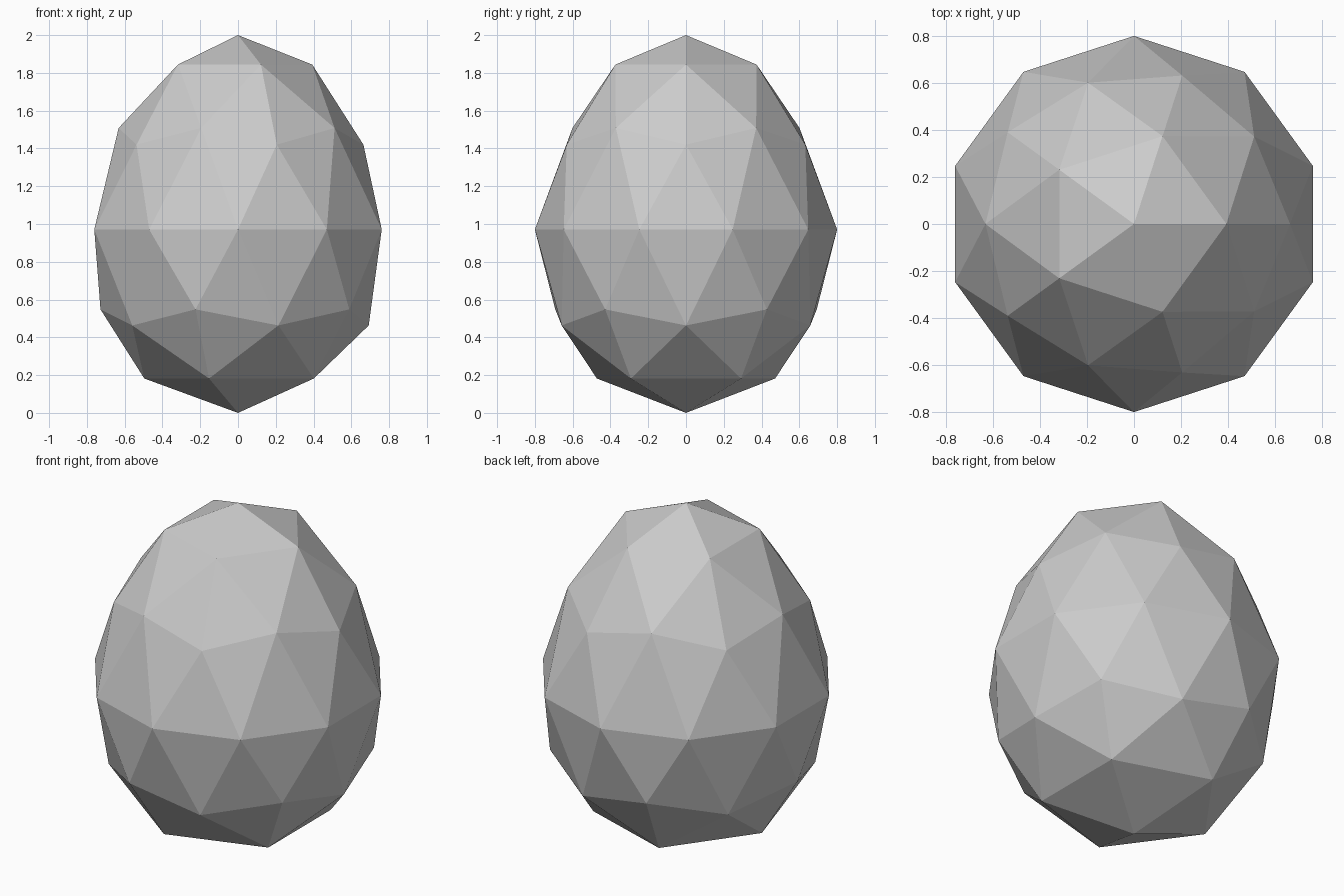
import bpy
import bmesh
from math import hypot

default = bpy.data.objects.get("Cube")
if default:
    bpy.data.objects.remove(default, do_unlink=True)

# Faceted ball, whose vertices lie on nine horizontal rings
bm = bmesh.new()
bmesh.ops.create_icosphere(bm, subdivisions=2, radius=1.0)

# Egg profile: unit-ball height -> (height, radius) of each ring
egg_rings = {
    1.0: (2.0, 0.0),
    0.851: (1.844, 0.393),
    0.526: (1.508, 0.632),
    0.447: (1.42, 0.664),
    0.0: (0.971, 0.80),
    -0.447: (0.548, 0.728),
    -0.526: (0.463, 0.692),
    -0.851: (0.182, 0.496),
    -1.0: (0.0, 0.0),
}
for v in bm.verts:
    ring = min(egg_rings, key=lambda level: abs(level - v.co.z))
    height, radius = egg_rings[ring]
    length = hypot(v.co.x, v.co.y)
    scale = radius / length if length > 0.01 else 0.0
    v.co = (v.co.x * scale, v.co.y * scale, height)

for face in bm.faces:
    face.smooth = False
bmesh.ops.recalc_face_normals(bm, faces=bm.faces)

mesh = bpy.data.meshes.new("egg")
bm.to_mesh(mesh)
bm.free()

# Plain shell colour
shell = bpy.data.materials.new("light_grey")
shell.use_nodes = True
colour = (0.6, 0.6, 0.6, 1.0)
shell.diffuse_color = colour
shell.node_tree.nodes["Principled BSDF"].inputs["Base Color"].default_value = colour
mesh.materials.append(shell)

egg = bpy.data.objects.new("egg", mesh)
bpy.context.scene.collection.objects.link(egg)
